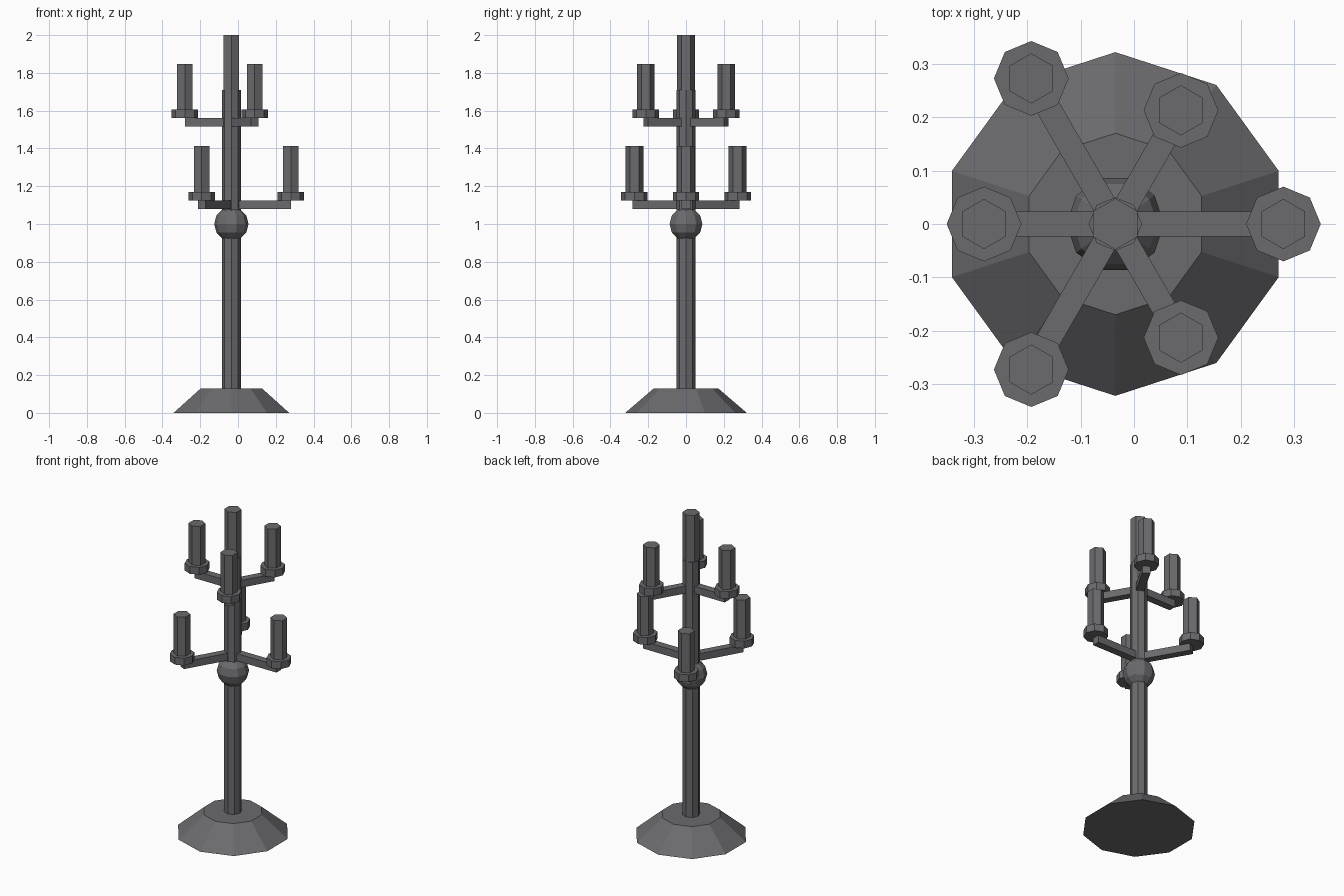
import bpy
from math import cos, sin, radians, pi
from mathutils import Vector

cube = bpy.data.objects.get("Cube")
if cube:
    bpy.data.objects.remove(cube, do_unlink=True)

AXIS = Vector((-0.035, 0, 0))

iron = bpy.data.materials.new("dark grey iron")
iron.use_nodes = True
COLOUR = (0.147, 0.147, 0.157, 1)
iron.diffuse_color = COLOUR
iron.node_tree.nodes["Principled BSDF"].inputs["Base Color"].default_value = COLOUR


def finish(name):
    obj = bpy.context.object
    obj.name = name
    obj.data.materials.append(iron)
    return obj


def prism(name, sides, radius, z0, z1, centre=AXIS, top=None):
    """Upright prism or frustum with a corner towards +y."""
    bpy.ops.mesh.primitive_cone_add(
        vertices=sides, radius1=radius, radius2=radius if top is None else top,
        depth=z1 - z0, location=(centre.x, centre.y, (z0 + z1) / 2))
    return finish(name)


def branch(name, angle, reach, z):
    """Arm from the pole with a drip cup and a candle at its end."""
    direction = Vector((cos(angle), sin(angle), 0))
    end = AXIS + direction * reach
    mid = AXIS + direction * reach / 2
    bpy.ops.mesh.primitive_cube_add(
        size=1, location=(mid.x, mid.y, z + 0.0225), rotation=(0, 0, angle))
    bpy.context.object.scale = (reach, 0.046, 0.045)
    finish(name + "_arm")
    prism(name + "_cup", 8, 0.07, z + 0.045, z + 0.09, end)
    prism(name + "_candle", 6, 0.047, z + 0.09, z + 0.332, end)


# Foot, pole, knob and central candle
prism("base", 10, 0.322, 0, 0.13, top=0.17)
prism("pole", 8, 0.05, 0.13, 1.71)
bpy.ops.mesh.primitive_uv_sphere_add(
    segments=10, ring_count=6, radius=0.091, location=AXIS + Vector((0, 0, 1)),
    rotation=(0, 0, pi / 2))
finish("knob")
prism("top_candle", 6, 0.048, 1.71, 2)

# Two tiers of three branches, the upper one turned by half a step
for i in range(3):
    branch(f"lower_{i + 1}", radians(120 * i), 0.315, 1.08)
    branch(f"upper_{i + 1}", radians(60 + 120 * i), 0.246, 1.515)
